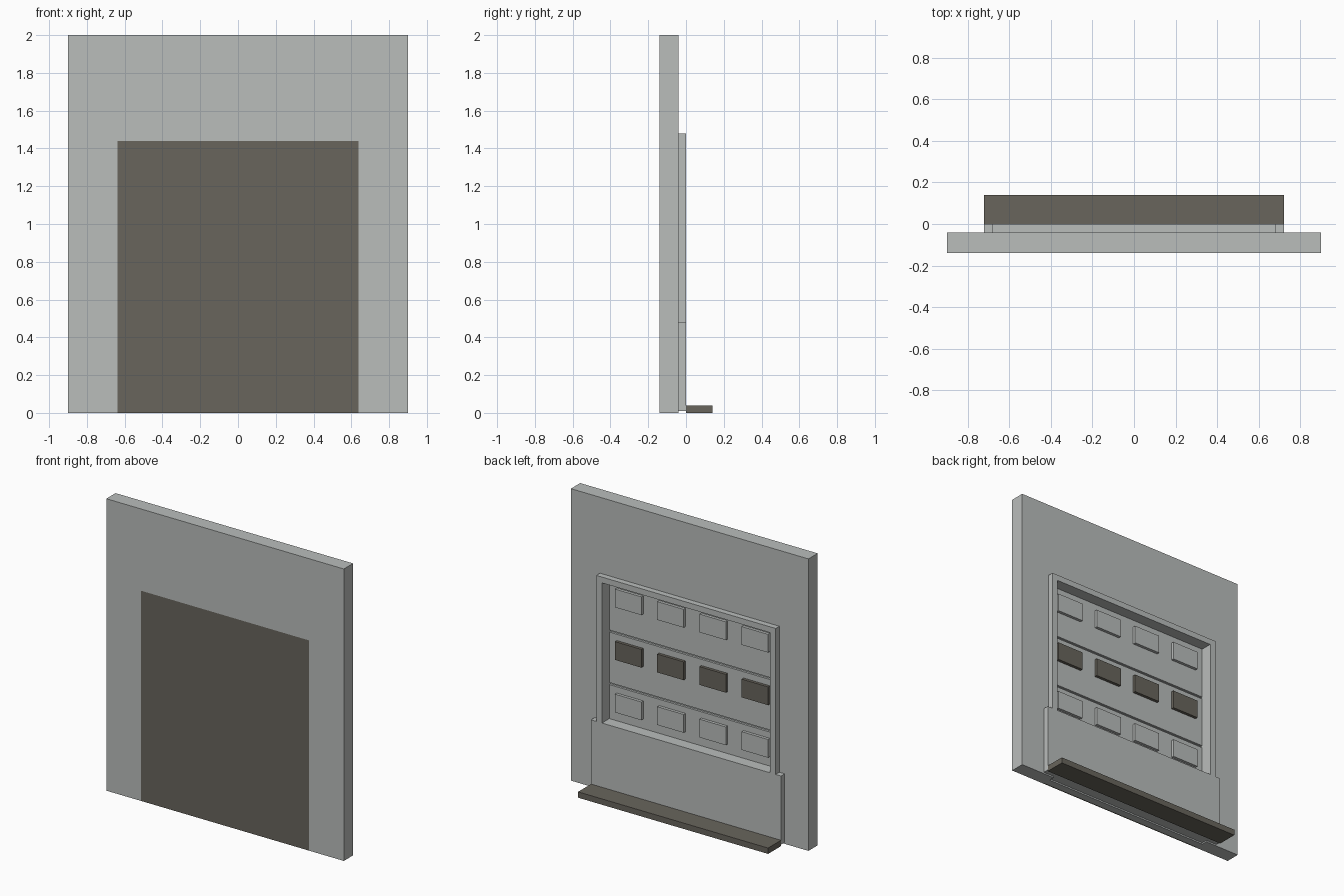
import bpy
import bmesh

cube = bpy.data.objects.get("Cube")
if cube:
    bpy.data.objects.remove(cube, do_unlink=True)


def material(name, rgb):
    mat = bpy.data.materials.new(name)
    mat.use_nodes = True
    mat.diffuse_color = (*rgb, 1)
    mat.node_tree.nodes["Principled BSDF"].inputs["Base Color"].default_value = (*rgb, 1)
    return mat


grey = material("light grey", (0.49, 0.51, 0.50))
dark = material("dark brown grey", (0.14, 0.13, 0.107))


def add_object(name, bm, mat):
    bmesh.ops.recalc_face_normals(bm, faces=bm.faces)
    mesh = bpy.data.meshes.new(name)
    bm.to_mesh(mesh)
    bm.free()
    mesh.materials.append(mat)
    obj = bpy.data.objects.new(name, mesh)
    bpy.context.collection.objects.link(obj)
    return obj


def box(name, xs, ys, zs, mat):
    """Box between pairs of limits."""
    bm = bmesh.new()
    bmesh.ops.create_cube(bm, size=1)
    for v in bm.verts:
        for axis, (low, high) in enumerate((xs, ys, zs)):
            v.co[axis] = low if v.co[axis] < 0 else high
    return add_object(name, bm, mat)


def arch(name, outer, inner, bottom, outer_top, inner_top, y0, y1, mat):
    """Square arch: a profile in x and z, extruded along y."""
    half = [(inner, bottom), (outer, bottom), (outer, outer_top)]
    head = [(inner, inner_top)]
    right = head + half
    outline = right + [(-x, z) for x, z in reversed(right)]
    bm = bmesh.new()
    face = bm.faces.new([bm.verts.new((x, y0, z)) for x, z in outline])
    new = bmesh.ops.extrude_face_region(bm, geom=[face])["geom"]
    verts = [g for g in new if isinstance(g, bmesh.types.BMVert)]
    bmesh.ops.translate(bm, verts=verts, vec=(0, y1 - y0, 0))
    return add_object(name, bm, mat)


OPEN, TOP = 0.637, 1.44       # doorway half width and height
BACK, DOOR = -0.04, -0.08     # wall back and door back

# Wall with doorway, and the raised trim around it
arch("wall", 0.9, OPEN, 0, 2, TOP, -0.14, BACK, grey)
arch("door_trim", 0.68, OPEN, 0.48, 1.48, TOP, BACK, 0, grey)

# Door: dark outer sheet, core, and four sections split by grooves
box("door_outer_sheet", (-OPEN, OPEN), (-0.14, -0.13), (0, TOP), dark)
box("door_core", (-OPEN, OPEN), (-0.13, DOOR - 0.015), (0, TOP), grey)
SECTION, GAP = TOP / 4, 0.007
for row in range(4):
    low = row * SECTION
    box(f"door_section_{row + 1}", (-OPEN, OPEN), (DOOR - 0.015, DOOR),
        (low + (GAP if row else 0), low + SECTION - (GAP if row < 3 else 0)), grey)

# Raised panels, with the middle row as dark windows
for row in (1, 2, 3):
    top = (row + 1) * SECTION - 0.05
    for col in range(4):
        x = -0.48 + 0.32 * col
        name = "window" if row == 2 else "raised_panel"
        box(f"{name}_{row}_{col + 1}", (x - 0.1, x + 0.1), (DOOR, DOOR + 0.02),
            (top - 0.125, top), dark if row == 2 else grey)

# Low board across the doorway and the step behind it
box("lower_board", (-0.72, 0.72), (BACK, 0), (0.01, 0.48), grey)
box("lower_board_fill", (-OPEN, OPEN), (DOOR, BACK), (0.01, 0.48), grey)
box("step", (-0.72, 0.72), (0, 0.14), (0, 0.04), dark)
